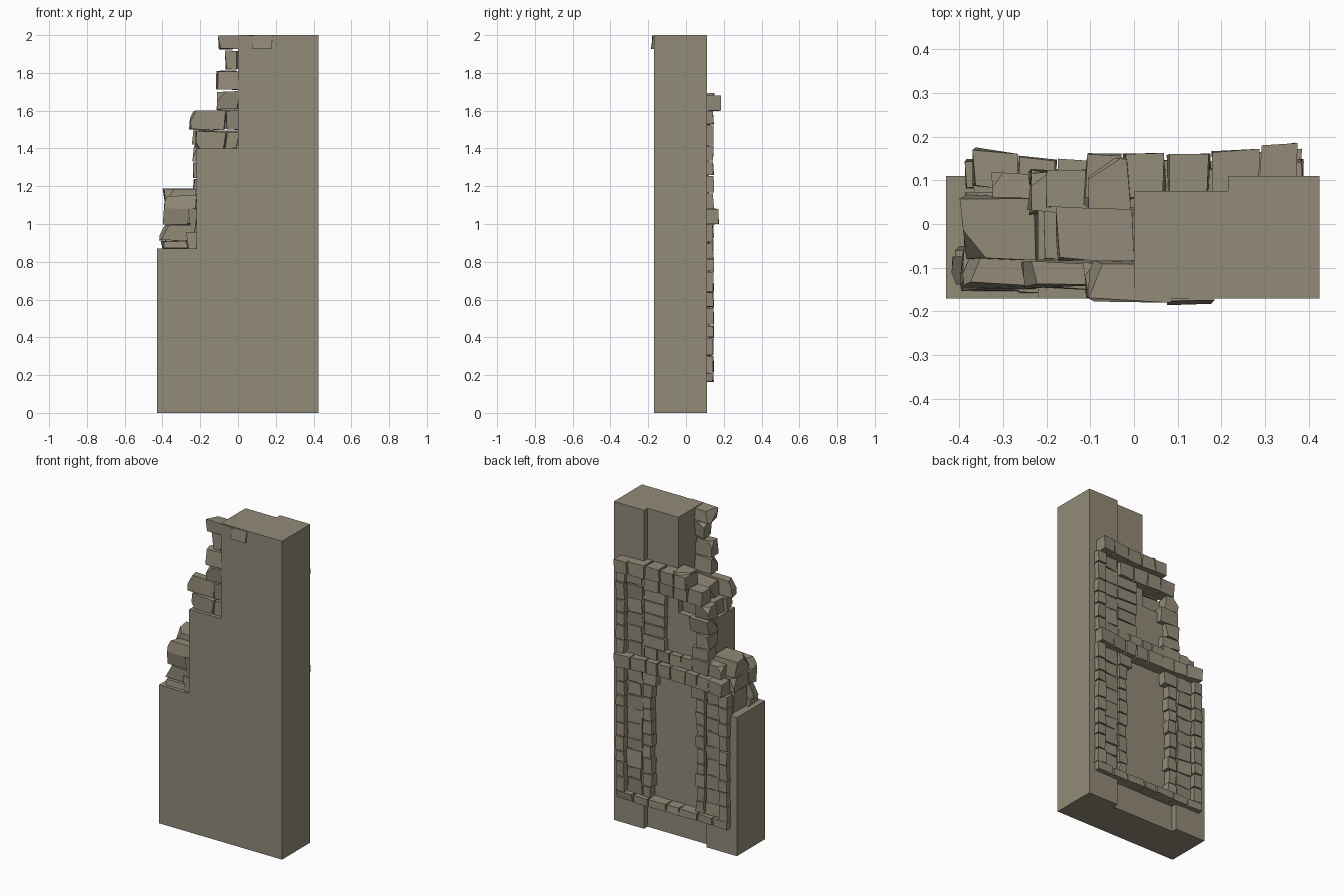
import bpy, bmesh, random
from mathutils import Vector

random.seed(7)
if "Cube" in bpy.data.objects:
    bpy.data.objects.remove(bpy.data.objects["Cube"], do_unlink=True)

COLOUR = (0.29, 0.257, 0.19, 1)
stone_mat = bpy.data.materials.new("warm grey stone")
stone_mat.use_nodes = True
stone_mat.diffuse_color = COLOUR
bsdf = stone_mat.node_tree.nodes["Principled BSDF"]
bsdf.inputs["Base Color"].default_value = COLOUR
bsdf.inputs["Roughness"].default_value = 0.9


def finish(name, bm):
    bmesh.ops.recalc_face_normals(bm, faces=bm.faces)
    mesh = bpy.data.meshes.new(name)
    bm.to_mesh(mesh)
    bm.free()
    mesh.materials.append(stone_mat)
    obj = bpy.data.objects.new(name, mesh)
    bpy.context.collection.objects.link(obj)
    return obj


def stone(bm, x, y, z, rough=0.006, chip=0.0, bow=0.0):
    """One rough-hewn block between the given limits, with an optional broken corner."""
    part = bmesh.new()
    bmesh.ops.create_cube(part, size=1)
    for v in part.verts:
        c = [lo + (t + 0.5) * (hi - lo) for t, (lo, hi) in zip(v.co, (x, y, z))]
        c[0] += random.uniform(-rough, rough)
        c[1] += random.uniform(-rough, rough) + bow * c[0] ** 2
        c[2] += random.uniform(-rough, rough) * 0.4
        v.co = c
    if chip:
        part.verts.ensure_lookup_table()
        corner = min(part.verts, key=lambda v: v.co.x - v.co.z * 0.3 + random.uniform(0, 0.06)).co.copy()
        mid = sum((v.co for v in part.verts), Vector()) / 8
        n = (corner - mid).normalized()
        cut = bmesh.ops.bisect_plane(part, geom=part.verts[:] + part.edges[:] + part.faces[:],
                                     plane_co=corner - n * chip, plane_no=n, clear_outer=True)
        rim = [e for e in cut["geom_cut"] if isinstance(e, bmesh.types.BMEdge)]
        bmesh.ops.contextual_create(part, geom=rim)
    temp = bpy.data.meshes.new("stone_part")
    part.to_mesh(temp)
    part.free()
    bm.from_mesh(temp)
    bpy.data.meshes.remove(temp)


def splits(lo, hi, count, wobble=0.15):
    """Uneven divisions of a length into neighbouring spans."""
    step = (hi - lo) / count
    cuts = [lo] + [lo + step * (i + random.uniform(-wobble, wobble)) for i in range(1, count)] + [hi]
    return [(a + 0.003, b - 0.003) for a, b in zip(cuts, cuts[1:])]


def column(name, x, y, z, count, ragged=0.0, chip=0.0, rough=0.004):
    bm = bmesh.new()
    for span in splits(*z, count):
        grow = random.uniform(0, ragged)
        inner = (x[0] - grow, x[1]) if x[0] > 0 else (x[0], x[1] + grow)
        broken = chip if random.random() < 0.5 else 0
        stone(bm, inner, y, span, rough, broken)
    return finish(name, bm)


def course(name, x, y, z, count, bow=0.0, chip=0.0):
    bm = bmesh.new()
    for span in splits(*x, count):
        stone(bm, span, y, z, 0.005, chip, bow)
    return finish(name, bm)


def heap(name, blocks):
    bm = bmesh.new()
    for x, y, z, chip in blocks:
        stone(bm, x, y, z, 0.01, chip)
    return finish(name, bm)


# Stepped wall core: side piers with a recessed centre
FRONT, PIER, RECESS = -0.17, 0.11, 0.075
outline = [(-0.43, FRONT), (0.425, FRONT), (0.425, PIER), (0.215, PIER),
           (0.215, RECESS), (-0.22, RECESS), (-0.22, PIER), (-0.43, PIER)]


def prism(name, points, z0, z1):
    bm = bmesh.new()
    face = bm.faces.new([bm.verts.new((px, py, z0)) for px, py in points])
    top = bmesh.ops.extrude_face_region(bm, geom=[face])["geom"]
    bmesh.ops.translate(bm, vec=(0, 0, z1 - z0), verts=[g for g in top if isinstance(g, bmesh.types.BMVert)])
    return finish(name, bm)


prism("wall_lower", outline, 0, 0.87)
prism("wall_middle", [(-0.22, FRONT)] + outline[1:6], 0.87, 1.4)
prism("wall_upper", [(0, FRONT)] + outline[1:5] + [(0, RECESS)], 1.4, 2)

# Horizontal string courses on the back
course("sill_course", (-0.385, 0.385), (0.07, 0.143), (0.165, 0.21), 7)
course("middle_course", (-0.37, 0.385), (0.06, 0.142), (1.0, 1.08), 8, bow=0.22)
course("middle_backing_course", (-0.2, 0.21), (0.06, 0.115), (1.083, 1.15), 5)
course("top_course", (-0.11, 0.375), (0.06, 0.158), (1.6, 1.68), 5, bow=0.2)
course("lintel_course", (-0.2, 0.21), (0.04, 0.125), (1.51, 1.597), 4)

# Paired stone columns framing the lower opening
for side, label in ((1, "left"), (-1, "right")):
    def span(a, b):
        return (a, b) if side > 0 else (-b, -a)
    column(label + "_outer_column", span(0.33, 0.385), (0.08, 0.145), (0.21, 1.0), 9)
    column(label + "_middle_column", span(0.225, 0.322), (0.08, 0.119), (0.21, 1.0), 9, rough=0.007)
    column(label + "_inner_column", span(0.165, 0.212), (0.05, 0.122), (0.21, 0.92), 9, ragged=0.015)
    column(label + "_corbel", span(0.125, 0.212), (0.05, 0.125), (0.92, 0.998), 1)

# Upper opening columns, the right one broken off
column("upper_outer_column", (0.33, 0.385), (0.08, 0.145), (1.08, 1.6), 6)
column("upper_middle_column", (0.225, 0.322), (0.08, 0.119), (1.08, 1.6), 6, rough=0.007)
column("upper_inner_column", (0.09, 0.212), (0.05, 0.11), (1.15, 1.51), 5, ragged=0.02)
column("upper_broken_column", (-0.235, -0.15), (0.03, 0.115), (1.08, 1.51), 5, ragged=0.05, chip=0.025, rough=0.01)

# Rubble on the low step
heap("low_step_rubble", [
    ((-0.40, -0.27), (-0.15, -0.06), (0.87, 0.91), 0),
    ((-0.27, -0.22), (-0.155, -0.06), (0.87, 0.955), 0),
    ((-0.41, -0.24), (-0.14, -0.07), (0.915, 0.995), 0.03),
    ((-0.40, -0.26), (-0.14, -0.06), (1.0, 1.08), 0),
    ((-0.255, -0.22), (-0.15, -0.07), (0.96, 1.08), 0),
    ((-0.39, -0.22), (-0.14, -0.07), (1.083, 1.15), 0.03),
    ((-0.38, -0.22), (-0.06, 0.06), (0.87, 1.0), 0),
    ((-0.38, -0.22), (-0.07, 0.07), (1.0, 1.08), 0.02),
    ((-0.39, -0.22), (-0.075, 0.06), (1.085, 1.185), 0.03),
    ((-0.32, -0.22), (0.05, 0.115), (1.083, 1.16), 0.02),
    ((-0.36, -0.23), (0.06, 0.11), (0.87, 1.0), 0),
])

# Rubble on the middle step
heap("middle_step_rubble", [
    ((-0.225, -0.07), (-0.145, -0.085), (1.4, 1.49), 0.02),
    ((-0.065, 0.0), (-0.145, -0.085), (1.4, 1.49), 0),
    ((-0.25, -0.07), (-0.145, -0.085), (1.5, 1.6), 0.03),
    ((-0.065, 0.0), (-0.15, -0.085), (1.5, 1.6), 0),
    ((-0.20, 0.0), (-0.08, 0.04), (1.4, 1.495), 0),
    ((-0.18, 0.0), (-0.085, 0.04), (1.5, 1.595), 0.04),
    ((-0.11, -0.01), (0.04, 0.155), (1.605, 1.69), 0.04),
])

# Rubble clinging to the top front edge
heap("top_step_rubble", [
    ((-0.11, 0.0), (-0.16, -0.09), (1.61, 1.70), 0.03),
    ((-0.11, 0.0), (-0.165, -0.09), (1.71, 1.81), 0.02),
    ((-0.07, 0.0), (-0.165, -0.09), (1.82, 1.915), 0.02),
    ((-0.10, 0.08), (-0.178, -0.09), (1.925, 1.996), 0.03),
    ((0.085, 0.185), (-0.178, -0.1), (1.925, 1.996), 0),
])
